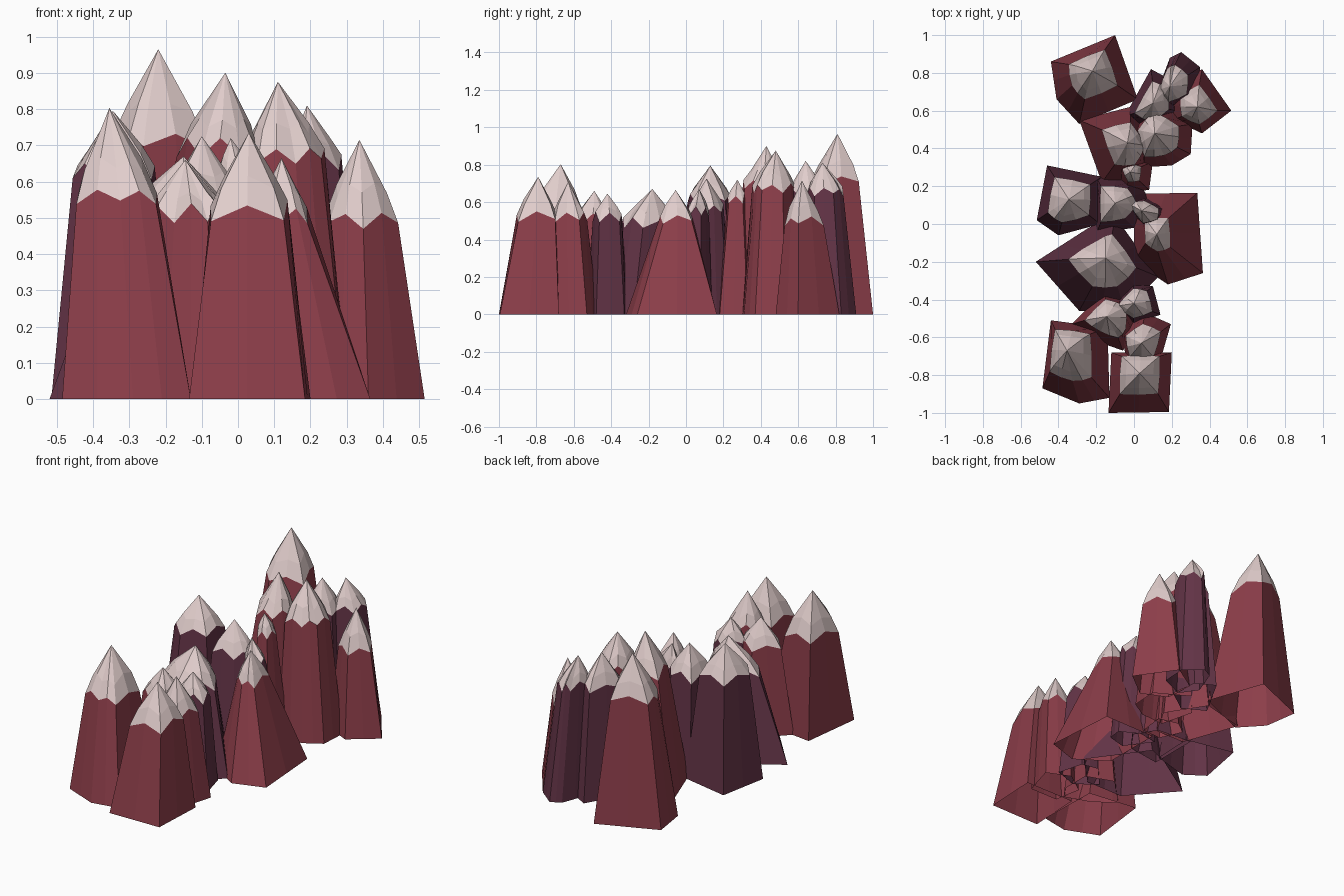
import bpy, bmesh, math, random

random.seed(4)


def material(name, rgb):
    m = bpy.data.materials.new(name)
    m.diffuse_color = (*rgb, 1)
    return m


SNOW = material("snow", (0.75, 0.61, 0.60))
RED = material("red rock", (0.265, 0.048, 0.068))
PURPLE = material("purple rock", (0.125, 0.034, 0.062))


def peak(name, rock, apex, snow_z, ratio, base, lean=0.4):
    """Open-bottomed faceted rock: base ring, jagged snow line, shoulder ring, apex."""
    cx = (min(p[0] for p in base) + max(p[0] for p in base)) / 2
    cy = (min(p[1] for p in base) + max(p[1] for p in base)) / 2
    base = sorted(base, key=lambda p: math.atan2(p[1] - cy, p[0] - cx))
    ring = []
    for i, (x, y) in enumerate(base):
        nx, ny = base[(i + 1) % len(base)]
        ring += [(x, y), ((x + nx) / 2, (y + ny) / 2)]
    ax, ay, az = apex
    bm = bmesh.new()

    def level(r, z, jag, bulge, lean):
        ox, oy = ax + (cx - ax) * lean, ay + (cy - ay) * lean
        out = []
        for i, (x, y) in enumerate(ring):
            k = r * (1 + bulge * (i % 2))
            h = z + (jag if i % 2 else -jag) + random.uniform(-jag, jag) * 0.6
            out.append(bm.verts.new((ox + (x - cx) * k, oy + (y - cy) * k, h)))
        return out

    foot = [bm.verts.new((x, y, 0)) for x, y in ring]
    line = level(ratio, snow_z, 0.02, 0.05, lean)
    shoulder = level(ratio * 0.72, snow_z + (az - snow_z) * 0.36, 0.012, 0.0, lean * 0.6)
    tip = bm.verts.new(apex)
    n = len(ring)
    for i in range(n):
        j = (i + 1) % n
        bm.faces.new((foot[i], foot[j], line[j], line[i]))
        for f in ((line[i], line[j], shoulder[j], shoulder[i]),
                  (shoulder[i], shoulder[j], tip)):
            bm.faces.new(f).material_index = 1
    me = bpy.data.meshes.new(name)
    bm.to_mesh(me)
    bm.free()
    me.materials.append(rock)
    me.materials.append(SNOW)
    bpy.context.collection.objects.link(bpy.data.objects.new(name, me))


# Back group
peak("tallest_peak", RED, (-0.22, 0.81, 0.965), 0.72, 0.56,
     [(-0.44, 0.86), (-0.10, 1.0), (0.02, 0.66), (-0.29, 0.53), (-0.41, 0.66)])
peak("back_inner_peak", PURPLE, (0.10, 0.64, 0.82), 0.64, 0.68,
     [(-0.05, 0.57), (0.09, 0.82), (0.2, 0.76), (0.22, 0.6), (0.08, 0.5)])
peak("back_small_peak", PURPLE, (0.19, 0.73, 0.81), 0.66, 0.68,
     [(0.19, 0.88), (0.25, 0.91), (0.35, 0.83), (0.34, 0.68), (0.2, 0.62), (0.13, 0.72)])
peak("back_right_peak", RED, (0.335, 0.62, 0.715), 0.50, 0.62,
     [(0.36, 0.82), (0.515, 0.6), (0.36, 0.48), (0.21, 0.55), (0.2, 0.72)])
peak("back_middle_peak", RED, (-0.035, 0.43, 0.90), 0.69, 0.56,
     [(-0.29, 0.55), (-0.02, 0.62), (0.12, 0.4), (0.02, 0.22), (-0.17, 0.22)])
peak("back_slope_peak", RED, (0.11, 0.48, 0.875), 0.68, 0.7,
     [(0.0, 0.5), (0.12, 0.64), (0.31, 0.53), (0.30, 0.37), (0.2, 0.31), (0.05, 0.3)])
peak("back_spike", RED, (-0.02, 0.275, 0.72), 0.62, 0.5,
     [(-0.1, 0.3), (-0.02, 0.36), (0.1, 0.33), (0.08, 0.18), (-0.04, 0.17)])

# Middle group
peak("left_peak", PURPLE, (-0.345, 0.13, 0.795), 0.62, 0.65,
     [(-0.46, 0.31), (-0.17, 0.25), (-0.18, 0.0), (-0.4, -0.06), (-0.515, 0.02)])
peak("middle_peak", PURPLE, (-0.1, 0.11, 0.725), 0.56, 0.64,
     [(-0.2, 0.25), (0.02, 0.23), (0.1, 0.1), (0.0, -0.02), (-0.2, -0.05)])
peak("middle_spike", PURPLE, (0.04, 0.07, 0.67), 0.55, 0.7,
     [(-0.05, 0.12), (0.07, 0.14), (0.18, 0.08), (0.17, 0.0), (0.06, -0.03)])
peak("right_peak", RED, (0.12, -0.055, 0.665), 0.51, 0.36,
     [(0.0, 0.16), (0.335, 0.165), (0.365, -0.26), (0.18, -0.32), (0.0, -0.2)], 0.1)
peak("broad_peak", PURPLE, (-0.15, -0.18, 0.67), 0.49, 0.55,
     [(-0.52, -0.2), (-0.29, -0.46), (-0.05, -0.46), (0.13, -0.28), (-0.1, 0.04), (-0.24, -0.02)])

# Front group
peak("front_inner_peak", RED, (-0.145, -0.49, 0.66), 0.51, 0.66,
     [(-0.33, -0.53), (-0.16, -0.36), (0.0, -0.42), (0.0, -0.6), (-0.06, -0.67), (-0.2, -0.62)])
peak("front_spike", PURPLE, (0.0, -0.42, 0.645), 0.52, 0.72,
     [(-0.12, -0.44), (0.0, -0.31), (0.1, -0.33), (0.14, -0.48), (0.0, -0.53)])
peak("front_back_peak", RED, (0.04, -0.63, 0.71), 0.52, 0.7,
     [(-0.07, -0.56), (0.06, -0.47), (0.195, -0.53), (0.14, -0.72), (-0.04, -0.72)])
peak("front_left_peak", RED, (-0.355, -0.67, 0.803), 0.56, 0.62,
     [(-0.44, -0.51), (-0.485, -0.87), (-0.29, -0.95), (-0.13, -0.92), (-0.14, -0.55)])
peak("front_right_peak", RED, (0.03, -0.79, 0.735), 0.52, 0.63,
     [(-0.135, -1.0), (0.185, -0.995), (0.2, -0.68), (-0.12, -0.68)], 0.2)
